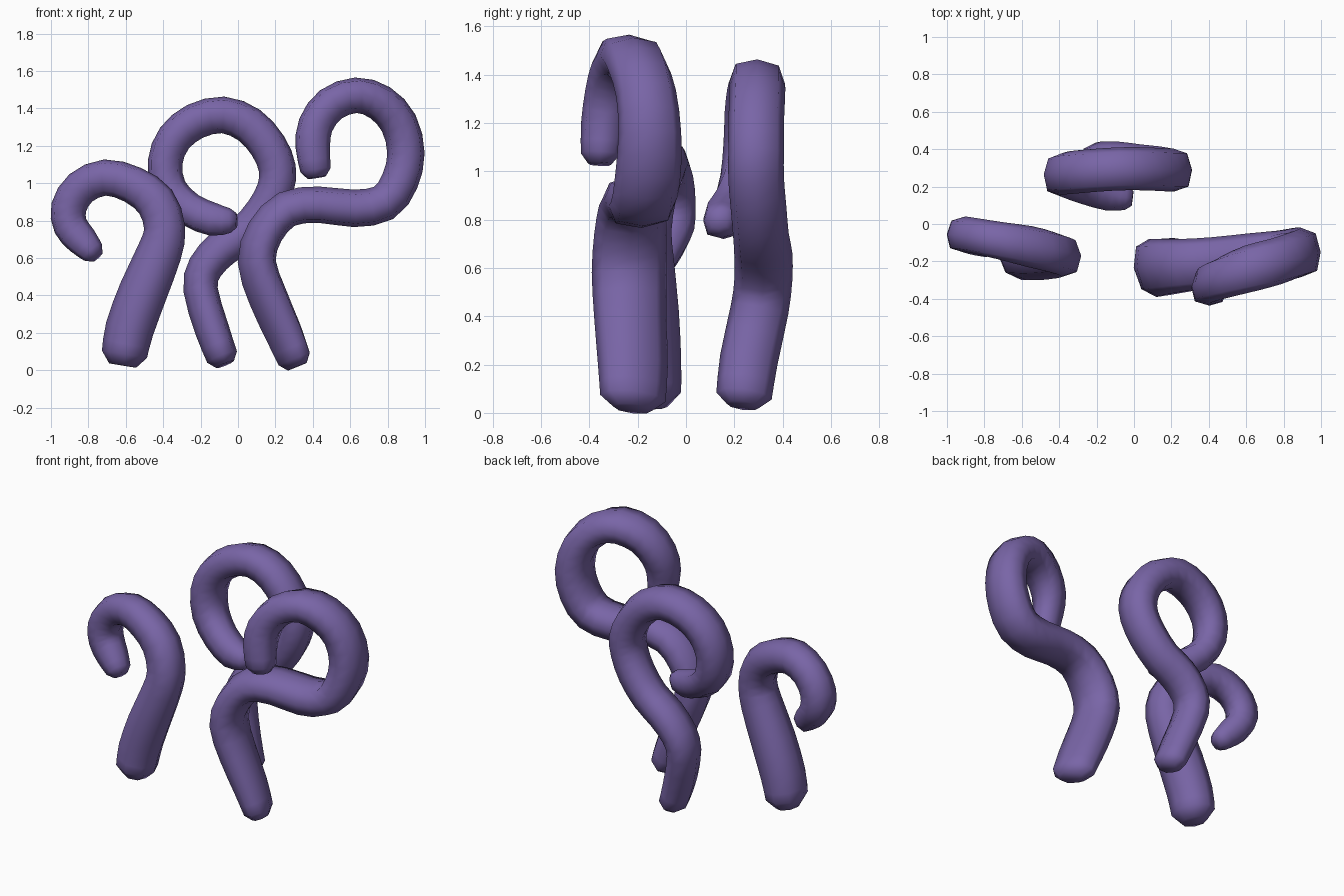
import bpy, bmesh, math
from mathutils import Vector

purple = bpy.data.materials.new("purple")
purple.diffuse_color = (0.19, 0.13, 0.385, 1)
SIDES = 8


def refine(path):
    """Add a smooth in-between row between every two rows of the path."""
    out = [path[0]]
    for i in range(len(path) - 1):
        a, b = path[max(i - 1, 0)], path[i]
        c, d = path[i + 1], path[min(i + 2, len(path) - 1)]
        out.append([(9 * (q + r) - p - s) / 16 for p, q, r, s in zip(a, b, c, d)])
        out.append(c)
    return out


def power(v, e):
    return math.copysign(abs(v) ** e, v)


def tentacle(name, lean, path):
    """Tube through rows of (x, y, z, in-plane radius, depth radius) with blunt rounded ends.
    lean slants the oval cross-section at the foot; the curl gets a fuller section."""
    path = refine(path)
    pts = [Vector(p[:3]) for p in path]
    n = len(pts)
    rings = []
    for i, p in enumerate(pts):
        t = (pts[min(i + 1, n - 1)] - pts[max(i - 1, 0)]).normalized()
        rings.append((p, t, path[i][3], path[i][4], i / (n - 1)))
    # blunt end caps: one smaller ring pushed outwards
    p, t, a, b, u = rings[0]
    start = (p - t * a * 0.5, t, a * 0.6, b * 0.6, u)
    p, t, a, b, u = rings[-1]
    end = (p + t * a * 0.5, t, a * 0.6, b * 0.6, u)
    rings = [start] + rings + [end]

    angles = [k * math.tau / SIDES for k in range(SIDES)]
    bm = bmesh.new()
    loops = []
    for p, t, a, b, u in rings:
        phi = math.radians(max(3, lean * (1 - u / 0.35)))
        full = 1 - 0.25 * min(1, u / 0.4)
        fit = 1 / max(power(math.cos(g + phi), full) for g in angles)
        depth = Vector((0, 1, 0))
        depth = (depth - t * depth.dot(t)).normalized()
        side = depth.cross(t)
        loop = []
        for g in angles:
            c, s = math.cos(g), math.sin(g)
            c = 0 if abs(c) < 1e-6 else power(c, full)
            s = 0 if abs(s) < 1e-6 else power(s, full)
            x = (c * math.cos(phi) - s * math.sin(phi)) * fit
            loop.append(bm.verts.new(p + side * a * max(-1, min(1, x)) + depth * b * s))
        loops.append(loop)
    for lo, hi in zip(loops, loops[1:]):
        for k in range(SIDES):
            j = (k + 1) % SIDES
            bm.faces.new((lo[k], lo[j], hi[j], hi[k]))
    bm.faces.new(loops[0][::-1])
    bm.faces.new(loops[-1])
    bmesh.ops.recalc_face_normals(bm, faces=bm.faces[:])
    for f in bm.faces:
        f.smooth = True
    me = bpy.data.meshes.new(name)
    bm.to_mesh(me)
    bm.free()
    me.materials.append(purple)
    bpy.context.collection.objects.link(bpy.data.objects.new(name, me))


# short hooked tentacle on the left
tentacle("left_tentacle", 0, [
    (-.607, -.16, .085, .122, .14), (-.58, -.16, .22, .13, .14), (-.507, -.165, .42, .13, .135),
    (-.42, -.17, .63, .12, .12), (-.392, -.17, .76, .11, .11), (-.44, -.15, .90, .108, .11),
    (-.56, -.12, .99, .10, .11), (-.71, -.09, 1.03, .097, .10), (-.84, -.065, .975, .095, .095),
    (-.905, -.055, .87, .095, .095), (-.895, -.06, .77, .092, .095),
    (-.835, -.085, .695, .085, .085), (-.775, -.11, .63, .065, .07)])

# looped tentacle at the back
tentacle("back_tentacle", 6, [
    (-.085, .24, .07, .085, .115), (-.14, .26, .22, .092, .12), (-.20, .305, .43, .092, .12),
    (-.175, .32, .55, .095, .12), (-.08, .32, .655, .10, .12), (.04, .31, .735, .10, .115),
    (.14, .30, .85, .10, .115), (.20, .29, .97, .098, .115), (.21, .29, 1.08, .10, .115),
    (.16, .29, 1.20, .10, .115), (.06, .295, 1.31, .10, .115), (-.08, .295, 1.365, .098, .115),
    (-.23, .285, 1.33, .097, .115), (-.34, .275, 1.24, .095, .115), (-.39, .265, 1.11, .093, .11),
    (-.365, .245, .965, .093, .105), (-.26, .20, .86, .09, .095),
    (-.13, .155, .805, .088, .085), (-.04, .14, .80, .065, .065)])

# tall curled tentacle on the right
tentacle("right_tentacle", 22, [
    (.30, -.22, .06, .09, .135), (.243, -.22, .20, .10, .145), (.16, -.23, .39, .105, .15),
    (.10, -.235, .58, .102, .155), (.145, -.23, .74, .10, .15), (.26, -.22, .86, .098, .14),
    (.43, -.205, .885, .097, .135), (.62, -.185, .865, .10, .135), (.78, -.17, .895, .10, .135),
    (.865, -.155, 1.01, .10, .135), (.898, -.15, 1.16, .10, .13), (.86, -.165, 1.32, .10, .125),
    (.76, -.20, 1.43, .098, .125), (.63, -.235, 1.47, .095, .125), (.495, -.28, 1.42, .095, .115),
    (.415, -.315, 1.31, .094, .105), (.40, -.345, 1.19, .092, .09), (.415, -.355, 1.07, .082, .08)])
